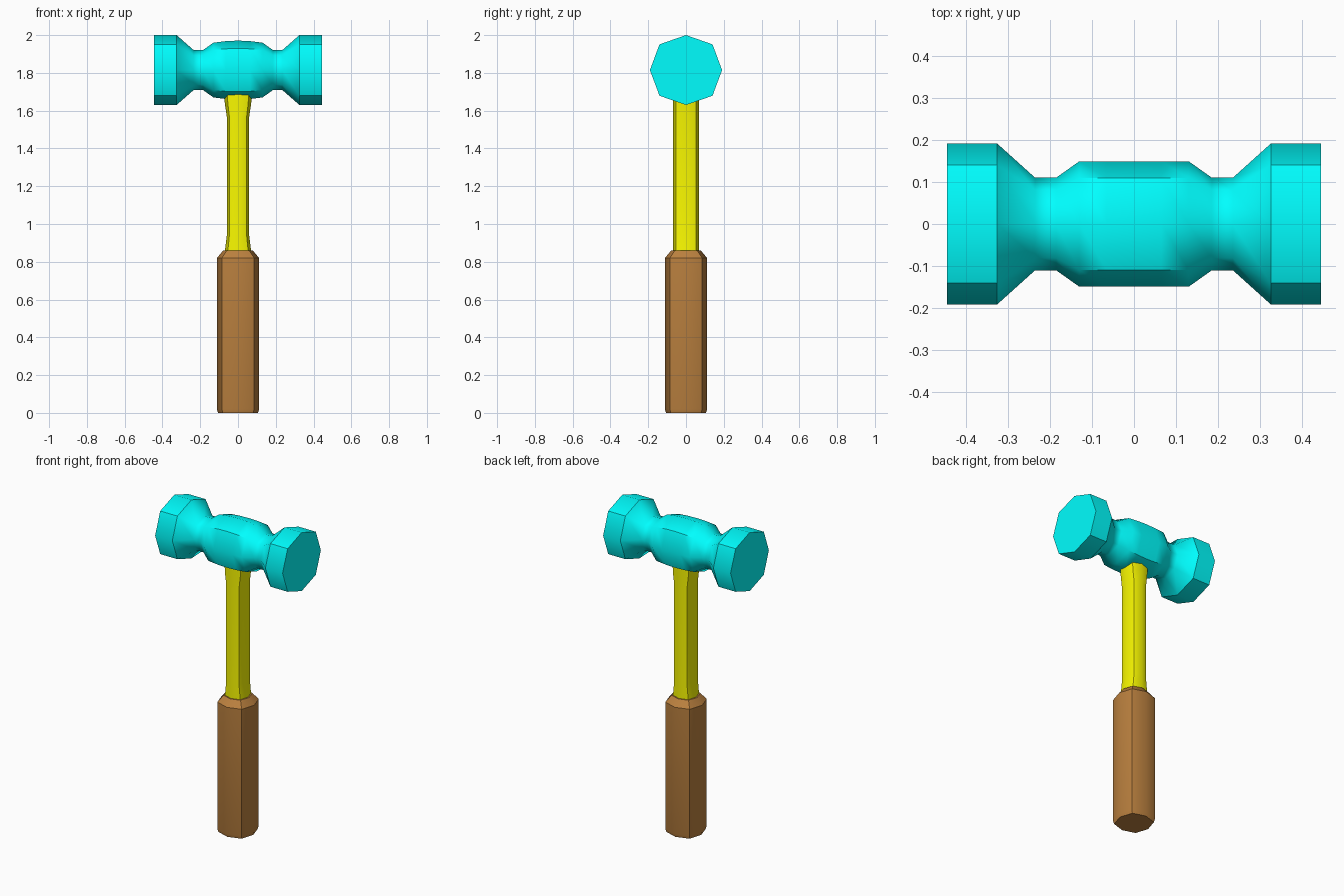
import bpy, bmesh, math
from mathutils import Matrix

if "Cube" in bpy.data.objects:
    bpy.data.objects.remove(bpy.data.objects["Cube"])


def material(name, color):
    m = bpy.data.materials.new(name)
    m.diffuse_color = (*color, 1)
    m.use_nodes = True
    m.node_tree.nodes["Principled BSDF"].inputs["Base Color"].default_value = m.diffuse_color
    return m


def octagon(a, b, k):
    # Points on the axes at a and b; the diagonal points sit at factor k
    return [(a, 0), (a * k, b * k), (0, b), (-a * k, b * k),
            (-a, 0), (-a * k, -b * k), (0, -b), (a * k, -b * k)]


def loft(name, rings, k, mat, sharp_rings=(), matrix=None):
    # Skin eight-sided rings given as (height, half width, half depth)
    bm = bmesh.new()
    loops = [[bm.verts.new((x, y, h)) for x, y in octagon(a, b, k)]
             for h, a, b in rings]
    for lo, hi in zip(loops, loops[1:]):
        for i in range(8):
            j = (i + 1) % 8
            bm.faces.new((lo[i], lo[j], hi[j], hi[i]))
    bm.faces.new(loops[0][::-1])
    bm.faces.new(loops[-1])
    bmesh.ops.recalc_face_normals(bm, faces=bm.faces)
    for f in bm.faces:
        f.smooth = True
    for e in bm.edges:
        e.smooth = e.calc_face_angle() < math.radians(42)
    for r in sharp_rings:
        for i in range(8):
            bm.edges.get((loops[r][i], loops[r][(i + 1) % 8])).smooth = False
    if matrix:
        bm.transform(matrix)
    mesh = bpy.data.meshes.new(name)
    bm.to_mesh(mesh)
    bm.free()
    mesh.materials.append(mat)
    obj = bpy.data.objects.new(name, mesh)
    bpy.context.collection.objects.link(obj)
    return obj


cyan = material("cyan_metal", (0.0, 1.0, 1.0))
yellow = material("yellow_shaft", (0.95, 0.95, 0.0))
brown = material("brown_grip", (0.5, 0.22, 0.05))

# Grip with chamfered ends
loft("grip", [(0, 0.106, 0.106), (0.02, 0.112, 0.112),
              (0.82, 0.112, 0.112), (0.86, 0.078, 0.078)], 0.76, brown, (2,))

# Shaft, pinched in x between its flared ends
loft("shaft", [(0.84, 0.07, 0.07), (0.87, 0.068, 0.07), (0.95, 0.058, 0.07),
               (1.56, 0.058, 0.07), (1.64, 0.07, 0.07), (1.70, 0.073, 0.07)],
     0.77, yellow)

# Double-faced head: half profile (x, half height, half depth), mirrored in x
half = [(0.065, 0.153, 0.149), (0.13, 0.145, 0.149), (0.185, 0.106, 0.11),
        (0.235, 0.106, 0.11), (0.325, 0.185, 0.191), (0.445, 0.185, 0.191)]
rings = [(-x, a, b) for x, a, b in reversed(half)] + [(0, 0.156, 0.149)] + half
loft("head", rings, 0.735, cyan, (1, 11),
     Matrix.Translation((0, 0, 1.815)) @ Matrix.Rotation(math.pi / 2, 4, 'Y'))
